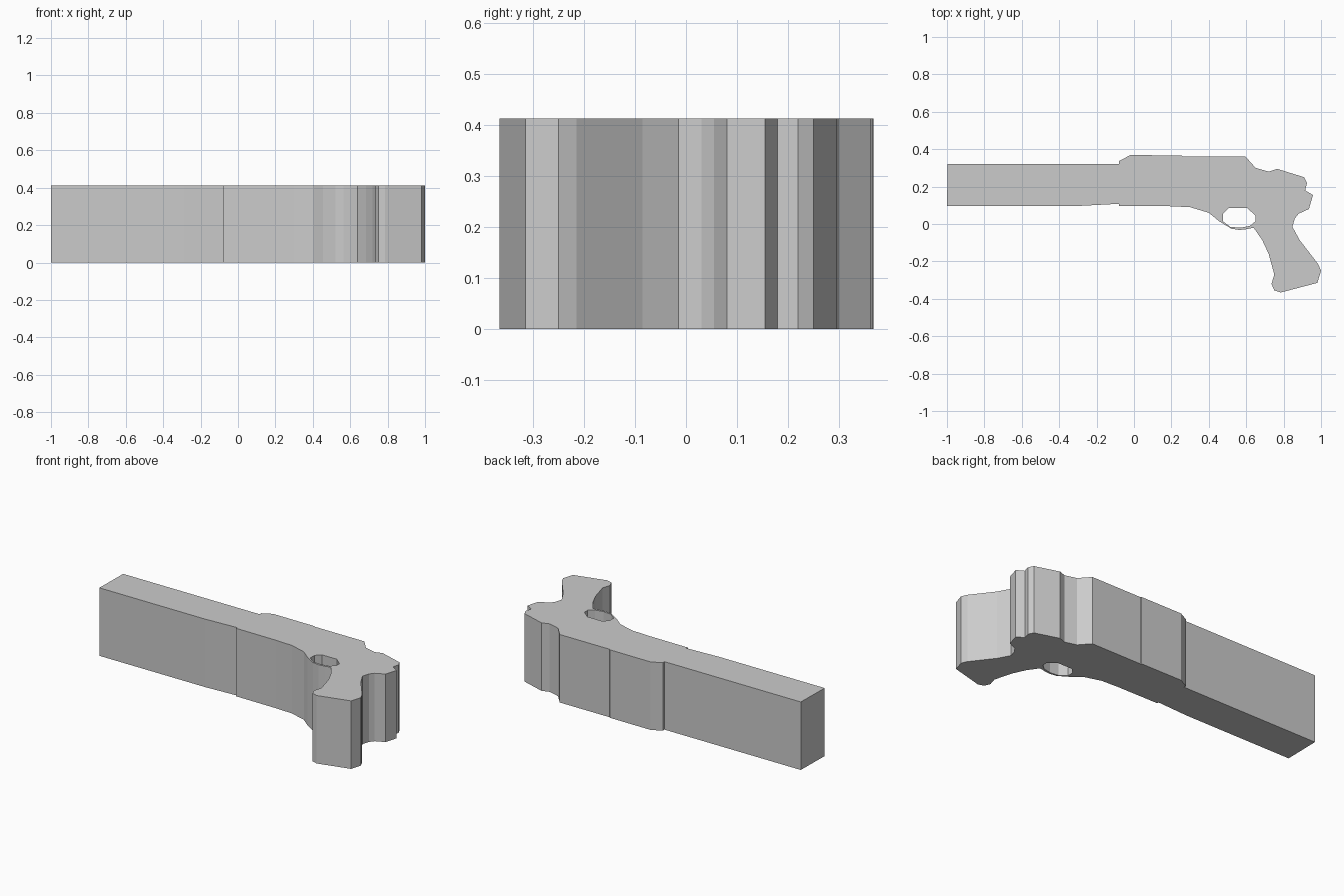
import bpy, bmesh

HEIGHT = 0.413

# Outer silhouette, clockwise from the front of the barrel
barrel_top = [(-1, 0.097), (-0.996, 0.321), (-0.08, 0.321), (-0.08, 0.337), (-0.02, 0.368)]
receiver_top = [(0.255, 0.367), (0.26, 0.362), (0.595, 0.362), (0.65, 0.30), (0.72, 0.28),
                (0.765, 0.295), (0.91, 0.25), (0.925, 0.22), (0.915, 0.18), (0.957, 0.155),
                (0.935, 0.08), (0.88, 0.055), (0.86, 0.03), (0.847, -0.015)]
grip = [(0.885, -0.085), (0.985, -0.215), (1.0, -0.25), (0.98, -0.315), (0.785, -0.366),
        (0.75, -0.355), (0.735, -0.32), (0.75, -0.27), (0.72, -0.16), (0.685, -0.085),
        (0.64, -0.02)]
underside = [(0.60, -0.028), (0.565, -0.032), (0.52, -0.025), (0.455, 0.015), (0.40, 0.06),
             (0.30, 0.09), (0.19, 0.095), (-0.08, 0.097), (-0.08, 0.108), (-0.29, 0.097)]
outline = barrel_top + receiver_top + grip + underside

# Opening inside the trigger guard
guard_hole = [(0.505, 0.085), (0.605, 0.085), (0.65, 0.045), (0.65, 0.015), (0.62, -0.01),
              (0.57, -0.02), (0.515, -0.015), (0.475, 0.015), (0.475, 0.055)]


def add_loop(bm, points):
    verts = [bm.verts.new((x, y, 0)) for x, y in points]
    return [bm.edges.new((v, verts[i - 1])) for i, v in enumerate(verts)]


# Fill the profile around the hole, then extrude it upward
bm = bmesh.new()
edges = add_loop(bm, outline) + add_loop(bm, guard_hole)
bmesh.ops.triangle_fill(bm, edges=edges, use_beauty=True, use_dissolve=False)
result = bmesh.ops.extrude_face_region(bm, geom=bm.faces[:], use_keep_orig=True)
top = [g for g in result["geom"] if isinstance(g, bmesh.types.BMVert)]
bmesh.ops.translate(bm, verts=top, vec=(0, 0, HEIGHT))
bmesh.ops.recalc_face_normals(bm, faces=bm.faces[:])

mesh = bpy.data.meshes.new("pistol_body")
bm.to_mesh(mesh)
bm.free()
body = bpy.data.objects.new("pistol_body", mesh)
bpy.context.collection.objects.link(body)
